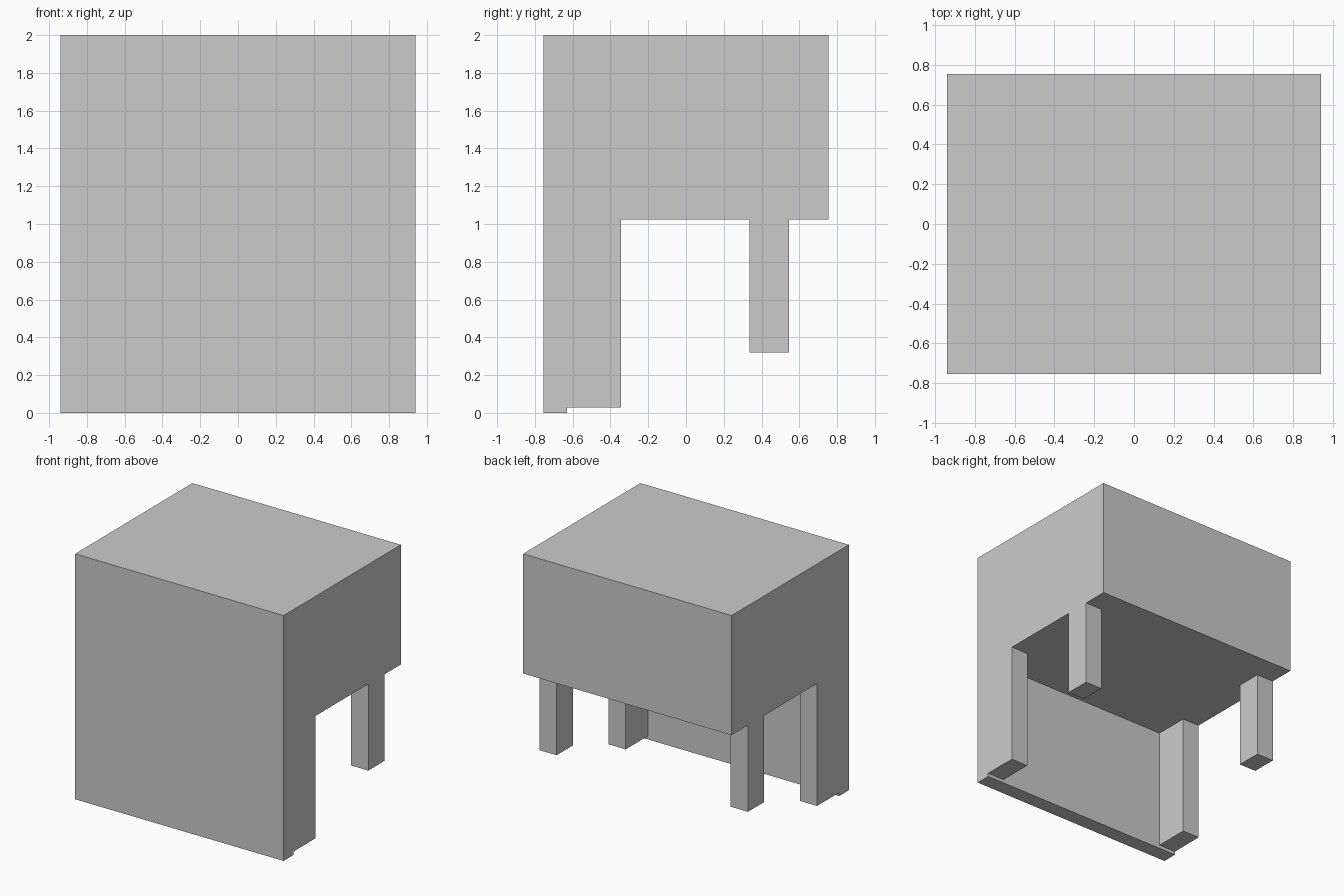
import bpy

if "Cube" in bpy.data.objects:
    bpy.data.objects.remove(bpy.data.objects["Cube"])

W, D = 0.94, 0.755          # half width, half depth
TOP, UNDER = 2.0, 1.025     # body top and underside
PANEL_Y = -0.63             # inner face of the front panel
LEG_W = 0.155


def make_object(name, verts, faces):
    mesh = bpy.data.meshes.new(name)
    mesh.from_pydata(verts, [], faces)
    mesh.update()
    obj = bpy.data.objects.new(name, mesh)
    bpy.context.collection.objects.link(obj)
    return obj


def extrude_x(name, profile, x0, x1, skip=()):
    """Extrude a counter-clockwise (y, z) profile along x, leaving out hidden sides."""
    n = len(profile)
    verts = [(x, y, z) for x in (x0, x1) for y, z in profile]
    faces = [tuple(reversed(range(n))), tuple(range(n, 2 * n))]
    for i in range(n):
        j = (i + 1) % n
        if i not in skip:
            faces.append((i, j, j + n, i + n))
    return make_object(name, verts, faces)


def leg_pair(name, y0, y1, z0, skip):
    """Leg on the right side, flush with the body, mirrored to the left."""
    profile = [(y0, z0), (y1, z0), (y1, UNDER), (y0, UNDER)]
    leg = extrude_x(name, profile, W - LEG_W, W, skip)
    leg.modifiers.new("mirror", 'MIRROR').use_axis[0] = True
    return leg


# Upper body with the full-height front panel
extrude_x("body_and_front_panel",
          [(-D, 0), (PANEL_Y, 0), (PANEL_Y, UNDER),
           (D, UNDER), (D, TOP), (-D, TOP)], -W, W)

# Front legs join the panel and the body; rear legs hang from the body only
leg_pair("front_legs", PANEL_Y, -0.345, 0.028, skip=(2, 3))
leg_pair("rear_legs", 0.335, 0.545, 0.32, skip=(2,))
